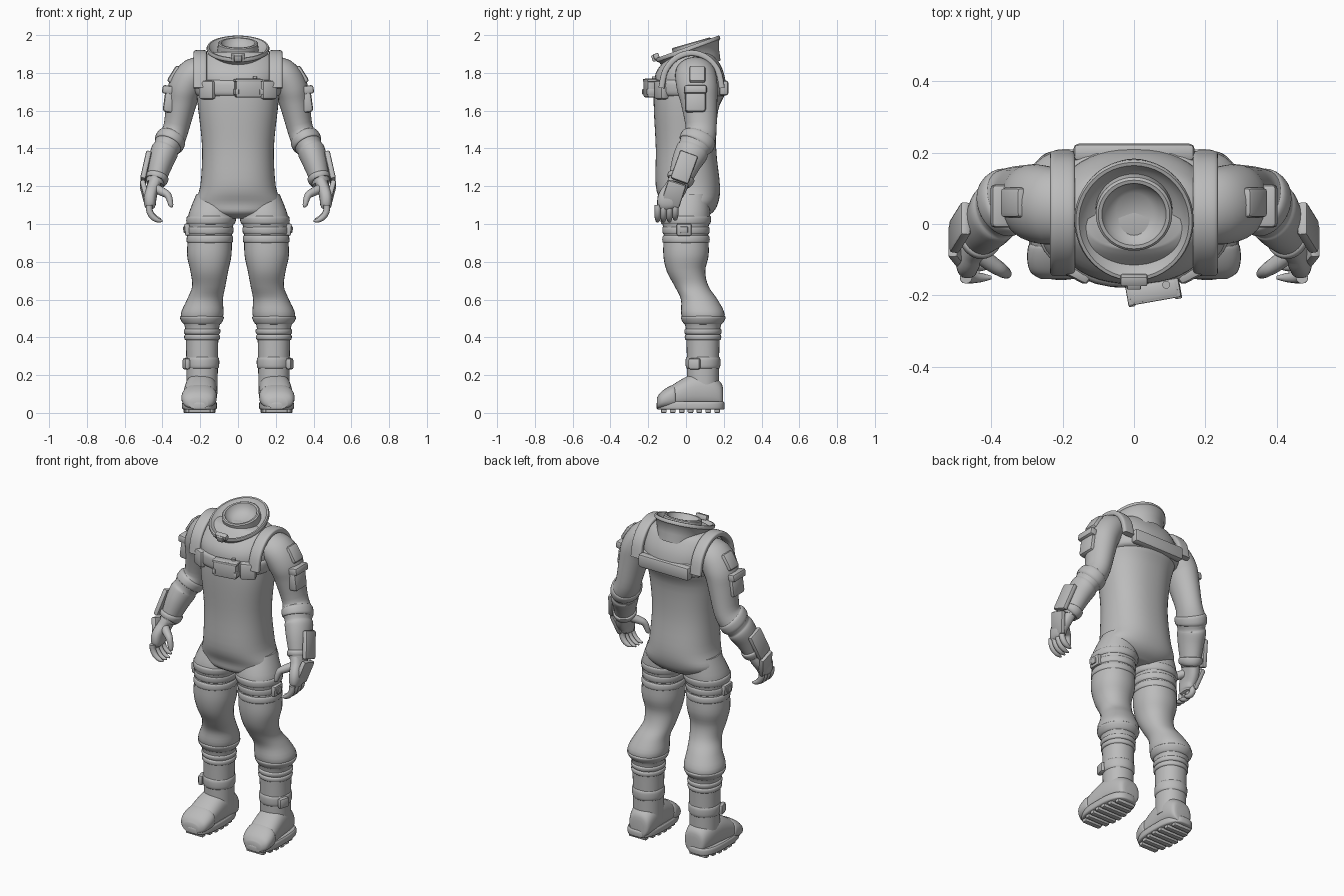
import bpy, bmesh, math
from mathutils import Matrix, Vector

cube = bpy.data.objects.get("Cube")
if cube:
    bpy.data.objects.remove(cube, do_unlink=True)

X, Y, Z = Vector((1, 0, 0)), Vector((0, 1, 0)), Vector((0, 0, 1))
GREY = (.5, .5, .5, 1)
suit = bpy.data.materials.new("suit_grey")
suit.use_nodes = True
suit.diffuse_color = GREY
suit.node_tree.nodes["Principled BSDF"].inputs["Base Color"].default_value = GREY


def finish(name, bm, mirror=False):
    """Turn the bmesh into a shaded object, optionally with a twin on the other side."""
    bmesh.ops.recalc_face_normals(bm, faces=bm.faces)
    mesh = bpy.data.meshes.new(name)
    bm.to_mesh(mesh)
    bm.free()
    mesh.materials.append(suit)
    ob = bpy.data.objects.new(name, mesh)
    bpy.context.collection.objects.link(ob)
    bpy.ops.object.select_all(action='DESELECT')
    ob.select_set(True)
    bpy.context.view_layer.objects.active = ob
    bpy.ops.object.shade_smooth_by_angle(angle=math.radians(40))
    if mirror:
        ob.modifiers.new("Mirror", 'MIRROR').use_mirror_merge = False


def spline(rows, steps):
    """Smooth curve through rows of numbers."""
    dense = []
    last = len(rows) - 1
    for i in range(last):
        before, start, end, after = [rows[max(0, min(last, i + k))] for k in (-1, 0, 1, 2)]
        for s in range(steps):
            t = s / steps
            dense.append([b + t / 2 * (c - a + t * (2*a - 5*b + 4*c - d + t * (3*(b - c) + d - a)))
                          for a, b, c, d in zip(before, start, end, after)])
    return dense + [list(rows[-1])]


def tube(ratio, rows):
    """Sections (x, y, z, radius) widened along their side direction by ratio."""
    return [(*row, row[-1] * ratio) for row in rows]


def loft(name, rows, axis=None, side=Y, power=2, segments=32, steps=4, mirror=False):
    """Skin through sections (x, y, z, radius across, radius along side)."""
    rows = spline(rows, steps)
    points = [Vector(row[:3]) for row in rows]
    last = len(points) - 1
    bm = bmesh.new()
    rings = []
    for i, (*_, across, along) in enumerate(rows):
        tangent = axis or (points[min(i + 1, last)] - points[max(i - 1, 0)]).normalized()
        v = (side - tangent * side.dot(tangent)).normalized()
        w = tangent.cross(v)
        ring = []
        for k in range(segments):
            angle = math.tau * k / segments
            c, s = [math.copysign(abs(f(angle)) ** (2 / power), f(angle)) for f in (math.cos, math.sin)]
            ring.append(bm.verts.new(points[i] + w * c * across + v * s * along))
        rings.append(ring)
    for low, high in zip(rings, rings[1:]):
        for k in range(segments):
            bm.faces.new((low[k - 1], low[k], high[k], high[k - 1]))
    bm.faces.new(rings[0])
    bm.faces.new(rings[-1])
    finish(name, bm, mirror)


def band(name, body, height, half, grow, axis=Z, power=2, mirror=True):
    """Raised strap that follows the body's own sections around a height."""
    dense = spline(body, 16)
    rows = []
    for offset, swell in ((-half, -grow), (-half * .6, grow), (half * .6, grow), (half, -grow)):
        x, y, z, across, along = min(dense, key=lambda row: abs(row[2] - height - offset))
        rows.append((x, y, height + offset, across + swell, along + swell))
    loft(name, rows, axis=axis, power=power, mirror=mirror)


def box(name, loc, size, tilt=(0, 0, 0), bevel=.01, mirror=False):
    """Bevelled box; tilt is in degrees about x, y and z."""
    bm = bmesh.new()
    bmesh.ops.create_cube(bm, size=1)
    bmesh.ops.scale(bm, vec=size, verts=bm.verts)
    bmesh.ops.bevel(bm, geom=bm.edges[:], offset=bevel, segments=2, affect='EDGES', profile=.5)
    place = Matrix.Translation(loc)
    for degrees, letter in zip(tilt, 'XYZ'):
        place = place @ Matrix.Rotation(math.radians(degrees), 4, letter)
    bmesh.ops.transform(bm, matrix=place, verts=bm.verts)
    finish(name, bm, mirror)


def lathe(name, profile, loc, tilt, stretch=1):
    """Turn a (radius, height) profile, then tip it forward."""
    bm = bmesh.new()
    verts = [bm.verts.new((radius, 0, height)) for radius, height in profile]
    edges = [bm.edges.new(pair) for pair in zip(verts, verts[1:])]
    bmesh.ops.spin(bm, geom=verts + edges, axis=Z, cent=(0, 0, 0), angle=math.tau, steps=48)
    bmesh.ops.remove_doubles(bm, verts=bm.verts, dist=.0005)
    place = Matrix.Translation(loc) @ Matrix.Rotation(math.radians(tilt), 4, 'X')
    bmesh.ops.transform(bm, matrix=place @ Matrix.Diagonal((1, stretch, 1, 1)), verts=bm.verts)
    finish(name, bm)


# Torso, from crotch to neck
torso = [(0, *row) for row in (
    (.01, 1.03, .1, .08), (.01, 1.06, .19, .13), (.02, 1.11, .23, .15), (.01, 1.2, .2, .17),
    (0, 1.4, .19, .16), (0, 1.6, .21, .17), (.02, 1.7, .22, .19), (.02, 1.8, .23, .18),
    (.03, 1.88, .2, .13), (.03, 1.91, .14, .1))]
loft("torso", torso, axis=Z, power=2.3, segments=48)

# Harness around the chest and over the shoulders
band("chest_band", torso, height=1.72, half=.045, grow=.008, power=2.5, mirror=False)
box("back_bar", loc=(0, .2, 1.72), size=(.34, .05, .08), bevel=.015)
arch = [math.radians(degrees) for degrees in range(0, 181, 30)]
loft("shoulder_strap", [(.2, .03 - .16 * math.cos(a), 1.72 + .185 * math.sin(a), .016, .035) for a in arch],
     side=X, power=4, mirror=True)
box("harness_pouch", loc=(.16, -.13, 1.71), size=(.09, .05, .1), tilt=(0, 0, 28), bevel=.015, mirror=True)

# Chest unit with lid, clips and knob
box("chest_unit", loc=(.054, -.19, 1.72), size=(.14, .05, .1), tilt=(0, 0, 10))
box("chest_unit_lid", loc=(.054, -.19, 1.76), size=(.15, .054, .014), tilt=(0, 0, 10), bevel=.004)
loft("chest_unit_knob", tube(1, [(.09, -.17, z, .011) for z in (1.74, 1.78)]), segments=16)
for x in (-.01, .12):
    box("chest_unit_clip", loc=(x, .17 * x - .2, 1.7), size=(.02, .06, .03), tilt=(0, 0, 10), bevel=.004)

# Tilted helmet collar, neck ring and latch
lathe("collar", [(.13, -.12), (.14, -.07), (.156, -.018), (.165, -.012), (.167, 0), (.163, .008),
                 (.154, .008), (.13, -.02), (.08, -.03), (0, -.03)], loc=(0, .01, 1.93), tilt=20, stretch=1.08)
lathe("neck_ring", [(.108, -.06), (.107, 0), (.1, .005), (.09, .004), (.08, -.02), (.05, -.04), (0, -.045)],
      loc=(0, .028, 1.955), tilt=16)
box("collar_latch", loc=(0, -.157, 1.888), size=(.075, .03, .03), tilt=(20, 0, 0), bevel=.006)
box("collar_catch", loc=(0, -.168, 1.878), size=(.04, .025, .035), tilt=(20, 0, 0), bevel=.005)

# Sleeves with elbow folds, cuffs and pockets
sleeve = tube(1.2, [
    (.15, .05, 1.8, .08), (.23, .05, 1.79, .09), (.28, .06, 1.72, .09), (.3, .07, 1.64, .08),
    (.33, .08, 1.5, .068), (.36, .06, 1.44, .077), (.38, .04, 1.4, .069), (.39, .03, 1.38, .073),
    (.41, 0, 1.32, .065), (.44, -.04, 1.21, .047)])
loft("sleeve", sleeve, mirror=True)
band("sleeve_cuff", sleeve, height=1.24, half=.02, grow=.008, axis=None)
band("elbow_fold", sleeve, height=1.44, half=.025, grow=.005, axis=None)
box("shoulder_pad", loc=(.335, .06, 1.79), size=(.04, .085, .1), tilt=(0, -32, 0), bevel=.014, mirror=True)
box("arm_pocket", loc=(.362, .05, 1.65), size=(.06, .11, .12), tilt=(0, -8, 0), bevel=.016, mirror=True)
box("pocket_flap", loc=(.368, .05, 1.71), size=(.066, .12, .045), tilt=(0, -8, 0), bevel=.012, mirror=True)
box("forearm_plate", loc=(.487, -.01, 1.3), size=(.03, .1, .16), tilt=(-20, -12, 0), mirror=True)
box("hand_plate", loc=(.492, -.065, 1.16), size=(.03, .1, .13), tilt=(-18, 14, 0), mirror=True)

# Gloves with curled fingers
loft("palm", tube(1.7, [(.44, -.04, 1.22, .033), (.455, -.06, 1.18, .034), (.465, -.09, 1.14, .034),
                        (.465, -.1, 1.1, .03), (.46, -.1, 1.08, .02)]), power=2.6, mirror=True)
for number in range(4):
    knuckle = Vector((.47, -.15 + .031 * number, 1.1))
    reach = .022 if number == 3 else .025
    rows = []
    for joint in range(6):
        rows.append((*knuckle, .017 - .012 * (joint / 5) ** 4))
        bend = math.radians(20 * joint)
        knuckle -= reach * Vector((math.sin(bend), 0, math.cos(bend)))
    loft("finger", tube(1, rows), segments=12, mirror=True)
loft("thumb", tube(1, [(.44, -.08, 1.19, .025), (.4, -.11, 1.17, .023), (.37, -.13, 1.15, .019),
                       (.355, -.14, 1.1, .013), (.355, -.14, 1.088, .004)]), side=X, segments=14, mirror=True)

# Trouser legs with hems and straps
leg = tube(1.02, [
    (.12, .02, 1.16, .1), (.14, 0, 1.04, .125), (.147, 0, .96, .115), (.152, 0, .84, .118),
    (.152, 0, .75, .1), (.155, .03, .67, .088), (.175, .07, .6, .095), (.19, .09, .52, .113),
    (.19, .09, .45, .09), (.19, .09, .3, .084), (.19, .09, .1, .082)])
loft("trouser_leg", leg, axis=Z, power=2.15, mirror=True)
band("thigh_hem", leg, height=1.02, half=.025, grow=.006)
for height in (.965, .92):
    band("thigh_strap", leg, height=height, half=.023, grow=.006)
band("knee_fold", leg, height=.49, half=.025, grow=.007)
for height in (.43, .4):
    band("calf_band", leg, height=height, half=.017, grow=.007)
band("boot_top", leg, height=.265, half=.035, grow=.006)
box("thigh_buckle", loc=(.268, -.01, .97), size=(.03, .08, .065), tilt=(0, 6, 0), mirror=True)
box("buckle_pin", loc=(.28, -.01, .97), size=(.02, .04, .035), tilt=(0, 6, 0), bevel=.005, mirror=True)
box("boot_clasp", loc=(.274, .045, .26), size=(.03, .065, .06), tilt=(0, 0, -15), bevel=.012, mirror=True)


# Boots, splayed slightly, with toe caps and lugged soles
def shoe(name, rows):
    loft(name, [(.2 - .07 * y, y, height + .02, width, height) for y, width, height in rows],
         axis=Y, side=Z, power=2.4, mirror=True)


shoe("boot", [(.197, .04, .05), (.185, .065, .07), (.13, .08, .09), (.05, .085, .095),
              (-.04, .086, .074), (-.12, .08, .045), (-.15, .05, .03)])
shoe("toe_cap", [(-.055, .084, .058), (-.063, .092, .065), (-.1, .092, .057), (-.135, .08, .044), (-.154, .05, .03)])
loft("sole", [(.204, .024, z, .092 - inset, .18 - inset) for z, inset in ((.018, .006), (.025, 0), (.05, 0), (.06, .006))],
     axis=Z, power=2.9, segments=48, mirror=True)
for number in range(-3, 4):
    box("sole_lug", loc=(.204, .024 + .047 * number, .016), size=(.17 - .006 * number ** 2, .03, .032),
        bevel=.005, mirror=True)
